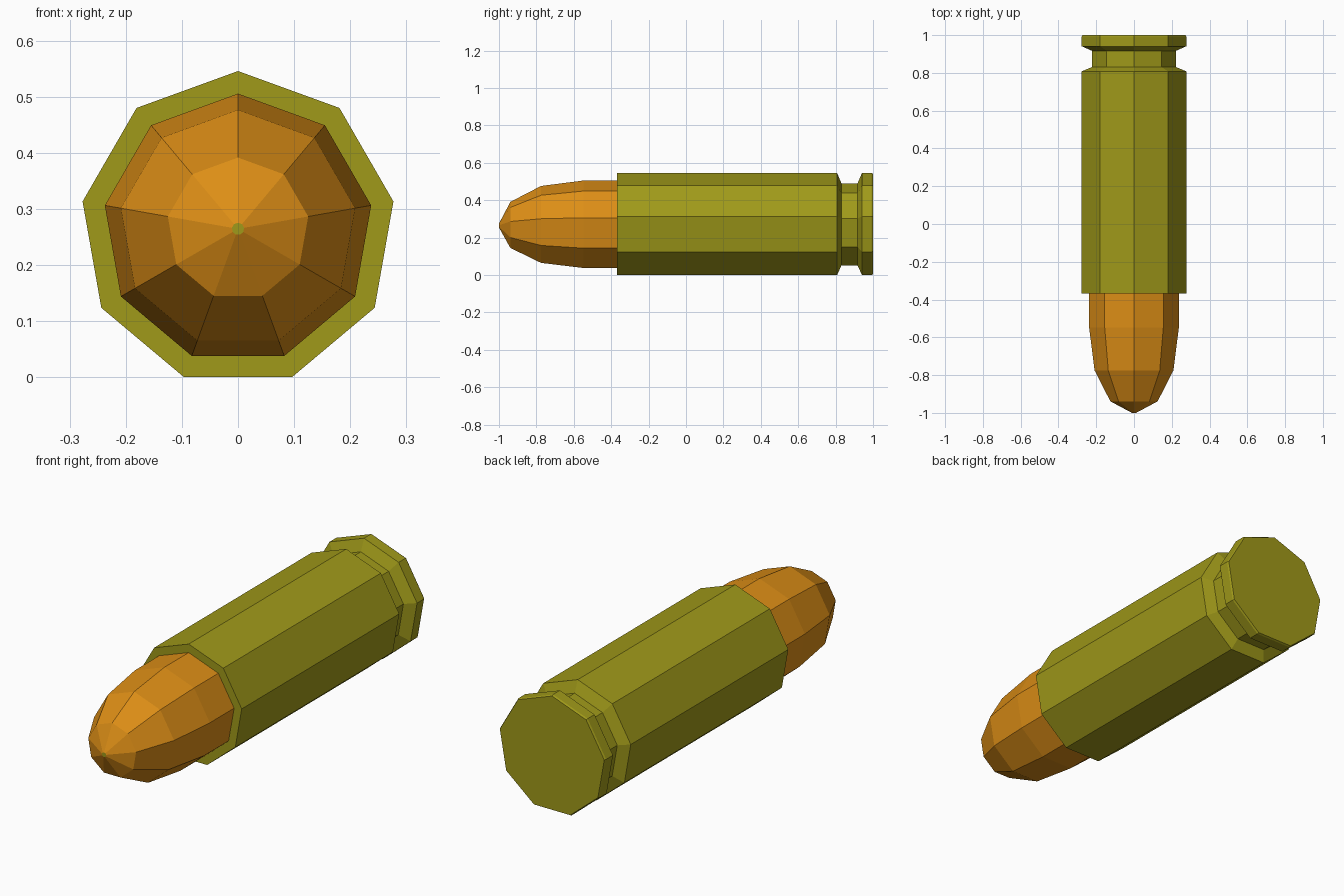
import bpy, bmesh
from math import sin, cos, pi

if "Cube" in bpy.data.objects:
    bpy.data.objects.remove(bpy.data.objects["Cube"])

SIDES = 9
R = 0.2813
CZ = R * cos(pi / SIDES)


def material(name, color):
    m = bpy.data.materials.new(name)
    m.diffuse_color = color
    m.use_nodes = True
    m.node_tree.nodes["Principled BSDF"].inputs["Base Color"].default_value = m.diffuse_color
    return m


def lathe(name, profile, mat, cap_start=False, cap_end=False):
    """Loft nine-sided rings of (y, radius) along the y axis."""
    bm = bmesh.new()
    rings = [[bm.verts.new((r * sin(2 * pi * i / SIDES), y, CZ + r * cos(2 * pi * i / SIDES)))
              for i in range(SIDES)] for y, r in profile]
    for a, b in zip(rings, rings[1:]):
        for i in range(SIDES):
            j = (i + 1) % SIDES
            bm.faces.new((a[i], a[j], b[j], b[i]))
    if cap_start:
        bm.faces.new(rings[0][::-1])
    if cap_end:
        bm.faces.new(rings[-1])
    # All rings run clockwise seen from the front, so flip to face outward
    bmesh.ops.recalc_face_normals(bm, faces=bm.faces)
    mesh = bpy.data.meshes.new(name)
    bm.to_mesh(mesh)
    bm.free()
    mesh.materials.append(mat)
    ob = bpy.data.objects.new(name, mesh)
    bpy.context.collection.objects.link(ob)
    return ob


brass = material("brass", (0.35, 0.32, 0.01, 1))
copper = material("copper", (0.72, 0.27, 0.008, 1))

# Casing with front lip, extractor groove and rim
lathe("casing", [(-0.368, 0.241), (-0.368, R), (0.808, R), (0.831, 0.226),
                 (0.917, 0.226), (0.941, R), (0.992, R), (1.0, 0.277)],
      brass, cap_end=True)

# Rounded bullet nose
lathe("bullet", [(-0.368, 0.241), (-0.549, 0.241), (-0.775, 0.212),
                 (-0.939, 0.127), (-1.0, 0.011)], copper)

# Tiny flat tip
tip = lathe("bullet_tip", [(-1.0, 0.011), (-0.995, 0.011)], brass, cap_start=True)
